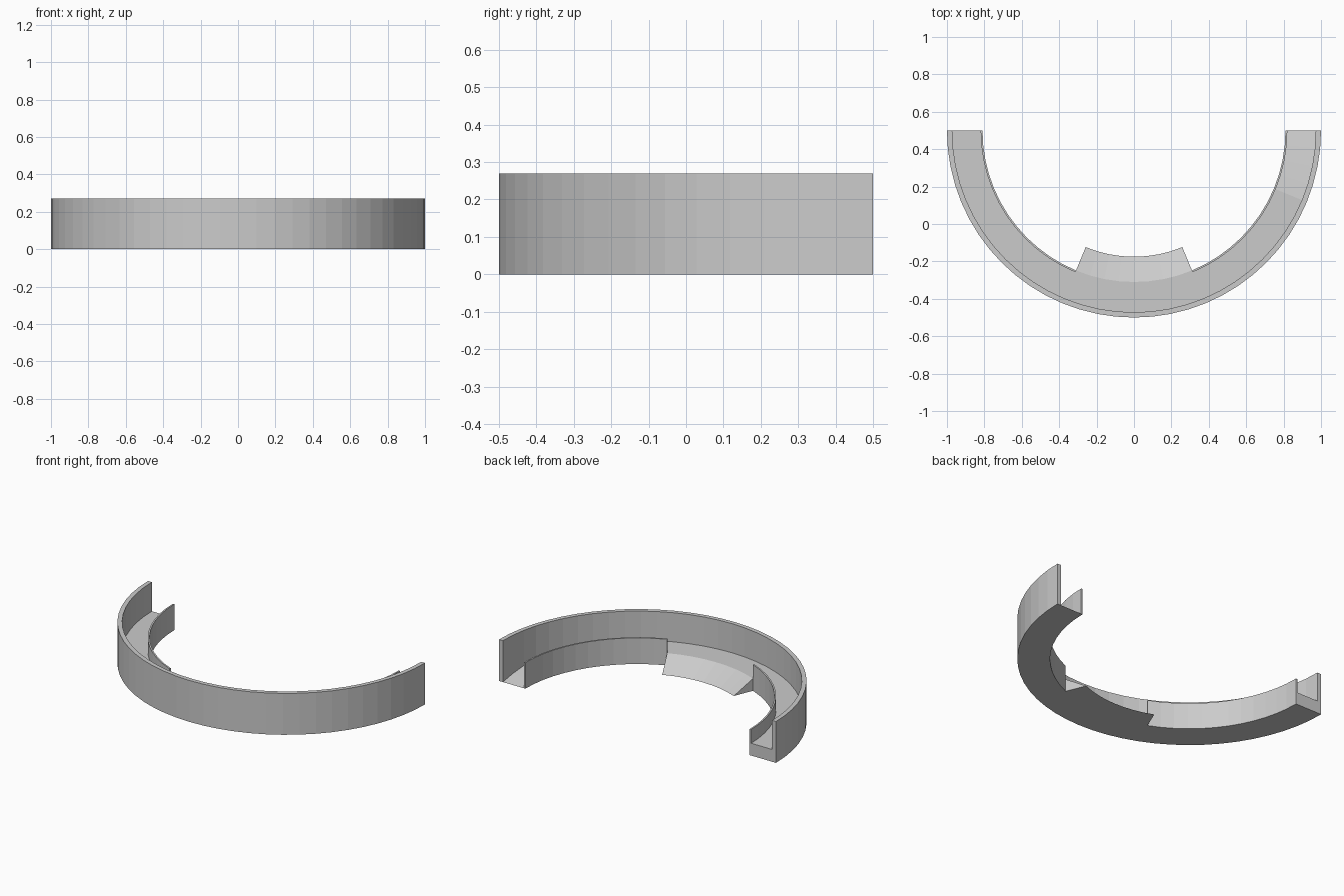
import bpy, bmesh
from math import radians, sin, cos

if "Cube" in bpy.data.objects:
    bpy.data.objects.remove(bpy.data.objects["Cube"])

SEGS = 32                      # facets around the half ring
STEP = 180 / SEGS
CY = 0.5                       # ring centre in y
R_OUT, R_OUT_IN = 1.0, 0.972   # outer wall
R_IN_OUT, R_IN = 0.82, 0.81    # thin inner lip
R_SPOUT = 0.675
TOP, LIP, FLOOR = 0.27, 0.17, 0.08


def channel(h):
    """Cross-section (radius, z) of the gutter with floor height h."""
    return [(R_OUT, 0), (R_OUT, TOP), (R_OUT_IN, TOP), (R_OUT_IN, h),
            (R_IN_OUT, h), (R_IN_OUT, LIP), (R_IN, LIP), (R_IN, 0)]


def spout(h):
    """Cross-section where the lip opens into a sloping spout."""
    return [(R_OUT, 0), (R_OUT, TOP), (R_OUT_IN, TOP), (R_OUT_IN, h),
            (R_IN_OUT, h), (R_IN, h), (R_IN, h), (R_SPOUT, 0)]


# List the sections around the half ring; the profile changes at the spout sides
sections = []
for i in range(SEGS + 1):
    a = 180 + i * STEP
    h = FLOOR * min(1, (360 - a) / 22.5)      # floor ramps down at the right end
    if 247.5 <= a <= 292.5:
        if a == 247.5:
            sections.append((a, channel(h)))
        sections.append((a, spout(h)))
        if a == 292.5:
            sections.append((a, channel(h)))
    else:
        sections.append((a, channel(h)))

# Skin the sections into one closed body
bm = bmesh.new()
rings = [[bm.verts.new((r * cos(radians(a)), CY + r * sin(radians(a)), z))
          for r, z in sec] for a, sec in sections]
for p, q in zip(rings, rings[1:]):
    for k in range(8):
        n = (k + 1) % 8
        bm.faces.new((p[k], p[n], q[n], q[k]))

# End caps, split into outer wall, floor and lip
for ring in (rings[0], rings[-1]):
    for ids in ((0, 1, 2, 3), (0, 3, 4, 7), (7, 4, 5, 6)):
        bm.faces.new([ring[k] for k in ids])

bmesh.ops.remove_doubles(bm, verts=bm.verts, dist=1e-5)
bmesh.ops.dissolve_degenerate(bm, edges=bm.edges, dist=1e-5)
bmesh.ops.recalc_face_normals(bm, faces=bm.faces)

mesh = bpy.data.meshes.new("curved_channel_with_spout")
bm.to_mesh(mesh)
bm.free()
obj = bpy.data.objects.new("curved_channel_with_spout", mesh)
bpy.context.collection.objects.link(obj)
